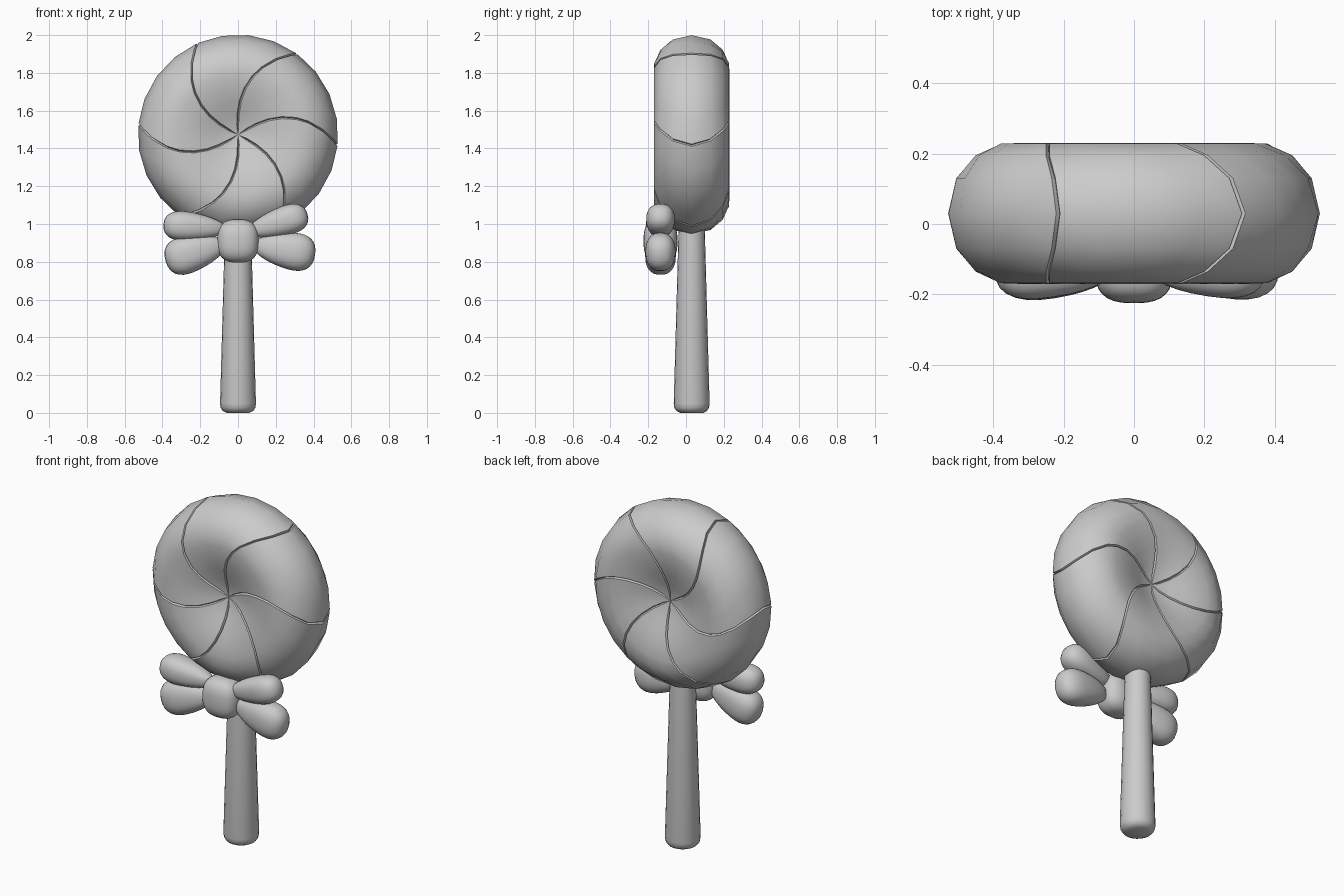
import bpy, bmesh, math
from mathutils import Vector, Matrix

cube = bpy.data.objects.get("Cube")
if cube:
    bpy.data.objects.remove(cube, do_unlink=True)

grey = bpy.data.materials.new("plain grey")
grey.use_nodes = True
colour = (0.6, 0.6, 0.6, 1)
grey.diffuse_color = colour
grey.node_tree.nodes["Principled BSDF"].inputs["Base Color"].default_value = colour


def finish(bm, name, angle):
    """Turn a bmesh into a smooth shaded object."""
    bmesh.ops.recalc_face_normals(bm, faces=bm.faces)
    mesh = bpy.data.meshes.new(name)
    bm.to_mesh(mesh)
    bm.free()
    mesh.materials.append(grey)
    obj = bpy.data.objects.new(name, mesh)
    bpy.context.collection.objects.link(obj)
    bpy.ops.object.select_all(action="DESELECT")
    obj.select_set(True)
    bpy.context.view_layer.objects.active = obj
    bpy.ops.object.shade_smooth_by_angle(angle=math.radians(angle))
    return obj


def loft(bm, rings):
    """Skin closed rings; a ring of one vertex is a pole."""
    for a, b in zip(rings, rings[1:]):
        n = max(len(a), len(b))
        for i in range(n):
            j = (i + 1) % n
            if len(a) == 1:
                bm.faces.new((a[0], b[i], b[j]))
            elif len(b) == 1:
                bm.faces.new((a[i], a[j], b[0]))
            else:
                bm.faces.new((a[i], a[j], b[j], b[i]))


# Candy: dimpled disc with six swirling grooves
CENTRE = Vector((0, 0.03, 1.4725))
RADIUS, SWIRLS, STEPS = 0.53, 6, 4
half = [(0, .115), (.05, .122), (.11, .142), (.18, .169), (.25, .19), (.32, .2),
        (.38, .198), (.45, .165), (.505, .1), (RADIUS, 0)]
profile = [(r, -h) for r, h in half] + [(r, h) for r, h in half[-2::-1]]


def candy_ring(bm, k):
    r, h = profile[k]
    if r == 0:
        return [bm.verts.new(CENTRE + Vector((0, h, 0)))]
    before, after = profile[k - 1], profile[k + 1]
    slope = Vector((after[1] - before[1], before[0] - after[0])).normalized()
    twist = math.radians(33 - 39 * (r / RADIUS) ** 1.6)
    gap = min(0.1, 0.006 / r)
    ring = []
    for s in range(SWIRLS):
        start = twist + s * math.tau / SWIRLS
        inner = [i / STEPS * math.tau / SWIRLS for i in range(1, STEPS)]
        for t in [-gap, 0, gap] + inner:
            depth = 0.012 if t == 0 else 0
            rr, hh = r - slope.x * depth, h - slope.y * depth
            ring.append(bm.verts.new(CENTRE + Vector(
                (rr * math.cos(start + t), hh, rr * math.sin(start + t)))))
    return ring


bm = bmesh.new()
loft(bm, [candy_ring(bm, k) for k in range(len(profile))])
finish(bm, "candy_disc", 45)

# Stick: tapered rod with a rounded foot
bm = bmesh.new()
rings = []
for r, z in [(0, 0), (.06, 0), (.08, .01), (.092, .027), (.095, .05), (.07, .95), (.068, 1.1), (0, 1.1)]:
    count = 20 if r else 1
    rings.append([bm.verts.new((r * math.cos(i / count * math.tau),
                                .03 + r * math.sin(i / count * math.tau), z))
                  for i in range(count)])
loft(bm, rings)
finish(bm, "stick", 40)


# Bow: puffy pillows, fatter at the outer end
def pillow(name, centre, size, tilt=0, side=1, taper=0, square=0.85):
    bm = bmesh.new()
    bmesh.ops.create_uvsphere(bm, u_segments=28, v_segments=18, radius=1)
    turn = Matrix.Rotation(math.radians(-tilt), 3, "Y")
    for v in bm.verts:
        x, y, z = (math.copysign(abs(c) ** square, c) for c in v.co)
        fat = 1 + taper * (x - 0.4)
        p = turn @ Vector((x * size[0], y * size[1] * fat, z * size[2] * fat))
        v.co = Vector((p.x * side, p.y, p.z)) + Vector(centre)
    finish(bm, name, 60)


BOW_Y = -0.135
pillow("bow_knot", (0, BOW_Y, .91), (.11, .09, .115), square=0.75)
pillow("right_upper_loop", (-.23, BOW_Y, .985), (.165, .083, .083), 4, -1, .3)
pillow("right_lower_loop", (-.225, BOW_Y, .85), (.165, .086, .105), -16, -1, .3)
pillow("left_upper_loop", (.21, BOW_Y, 1.005), (.165, .08, .083), 17, 1, .3)
pillow("left_lower_loop", (.245, BOW_Y, .862), (.165, .084, .105), -9, 1, .3)
